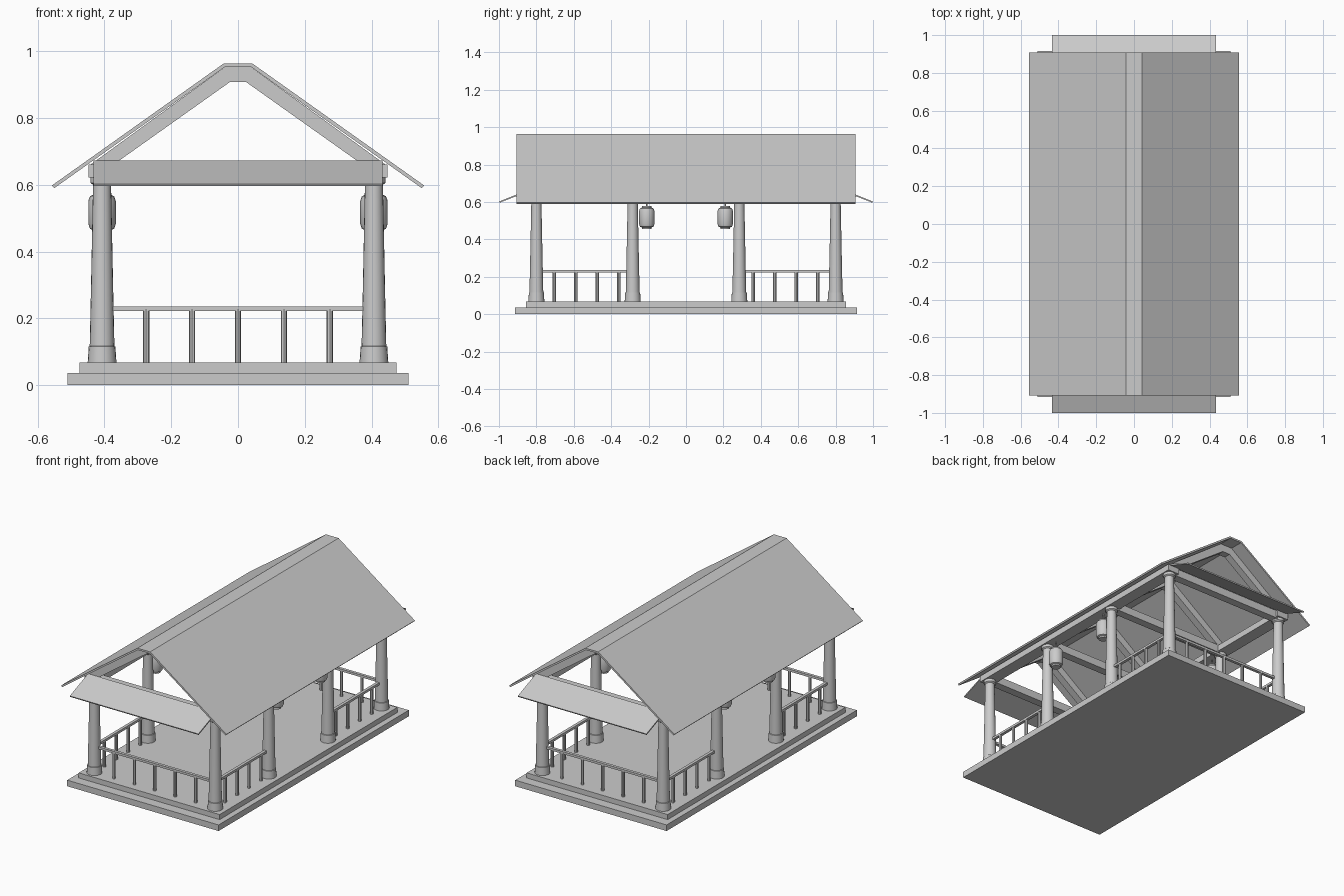
import bpy, bmesh
from math import radians
from mathutils import Vector

cube = bpy.data.objects.get("Cube")
if cube:
    bpy.data.objects.remove(cube, do_unlink=True)

GREY = (0.6, 0.6, 0.6, 1)
mat = bpy.data.materials.new("plain grey")
mat.use_nodes = True
mat.diffuse_color = GREY
mat.node_tree.nodes["Principled BSDF"].inputs["Base Color"].default_value = GREY


def finish(name, bm, smooth=False):
    bmesh.ops.recalc_face_normals(bm, faces=bm.faces)
    me = bpy.data.meshes.new(name)
    bm.to_mesh(me)
    bm.free()
    me.materials.append(mat)
    ob = bpy.data.objects.new(name, me)
    bpy.context.collection.objects.link(ob)
    if smooth:
        bpy.ops.object.select_all(action="DESELECT")
        ob.select_set(True)
        bpy.context.view_layer.objects.active = ob
        bpy.ops.object.shade_smooth_by_angle(angle=radians(40))
    return ob


def box(name, x, y, z):
    """Box from (low, high) ranges."""
    bm = bmesh.new()
    bmesh.ops.create_cube(bm, size=1)
    for v in bm.verts:
        v.co = [r[0] if c < 0 else r[1] for c, r in zip(v.co, (x, y, z))]
    return finish(name, bm)


def prism(name, points, axis, low, high):
    """Extrude a closed (side, z) outline along x or y."""
    def at(p, d):
        return (p[0], d, p[1]) if axis == "y" else (d, p[0], p[1])
    bm = bmesh.new()
    face = bm.faces.new([bm.verts.new(at(p, low)) for p in points])
    out = bmesh.ops.extrude_face_region(bm, geom=[face])
    moved = [g for g in out["geom"] if isinstance(g, bmesh.types.BMVert)]
    step = Vector(at((0, 0), high - low))
    bmesh.ops.translate(bm, verts=moved, vec=step)
    return finish(name, bm)


def lathe(name, profile, x, y, sides=20):
    """Spin a (radius, z) profile around an upright axis."""
    bm = bmesh.new()
    verts = [bm.verts.new((x + r, y, z)) for r, z in profile]
    edges = [bm.edges.new(pair) for pair in zip(verts, verts[1:])]
    bmesh.ops.spin(bm, geom=verts + edges, cent=(x, y, 0), axis=(0, 0, 1),
                   angle=radians(360), steps=sides)
    bmesh.ops.remove_doubles(bm, verts=bm.verts, dist=0.0002)
    return finish(name, bm, True)


def mirrored(half):
    """Close a right-hand outline with its left-hand copy."""
    return half + [(-x, z) for x, z in reversed(half)]


COL_X, END_Y, MID_Y = 0.407, 0.80, 0.285
FLOOR, RAIL = 0.068, 0.228

# Stepped floor
box("lower_step", (-0.51, 0.51), (-0.915, 0.915), (0, 0.037))
box("upper_step", (-0.475, 0.475), (-0.855, 0.855), (0.037, FLOOR))

# Columns with foot ring and capital
column = [(0, FLOOR), (0.043, FLOOR), (0.040, 0.115), (0.037, 0.117),
          (0.033, 0.3), (0.027, 0.6), (0.035, 0.606), (0.035, 0.624), (0, 0.624)]
# Roof truss outline: outer edge below the roof, inner edge around the opening
truss = mirrored([(0.025, 0.907), (0.39, 0.648), (0.445, 0.658), (0.04, 0.952)])
for y in (-END_Y, -MID_Y, MID_Y, END_Y):
    for x in (-COL_X, COL_X):
        lathe("column", column, x, y)
    prism("truss", truss, "y", y - 0.022, y + 0.022)
    box("tie_beam", (-COL_X, COL_X), (y - 0.025, y + 0.025), (0.615, 0.662))

# Long eave beams
for s in (-1, 1):
    box("eave_beam", sorted((s * 0.37, s * 0.447)), (-0.84, 0.84), (0.622, 0.66))

# Main roof shell with flat ridge
roof = mirrored([(0.043, 0.963), (0.557, 0.598), (0.55, 0.590), (0.04, 0.952)])
prism("roof", roof, "y", -0.907, 0.907)

# Small sloping end roofs
for s in (-1, 1):
    skirt = [(s * 0.825, 0.672), (s * 1.0, 0.603), (s * 0.997, 0.596), (s * 0.825, 0.663)]
    prism("end_roof", skirt, "x", -0.433, 0.433)


# Railings
def post(x, y):
    lathe("baluster", [(0.0095, FLOOR), (0.0095, RAIL)], x, y, 8)


for s in (-1, 1):
    y = s * END_Y
    box("end_rail", (-COL_X, COL_X), (y - 0.009, y + 0.009), (0.222, 0.236))
    for i in range(-2, 3):
        post(i * 0.1375, y)
    for x in (-COL_X, COL_X):
        box("side_rail", (x - 0.009, x + 0.009),
            sorted((s * END_Y, s * MID_Y)), (0.222, 0.236))
        for i in range(4):
            post(x, s * (0.36 + i * 0.115))

# Hanging lanterns
lantern = [(0, 0.455), (0.026, 0.455), (0.026, 0.464), (0.036, 0.468),
           (0.041, 0.482), (0.041, 0.552), (0.036, 0.566), (0.026, 0.57),
           (0.026, 0.579), (0.004, 0.579), (0.004, 0.625)]
for x in (-COL_X, COL_X):
    for y in (-0.21, 0.21):
        lathe("lantern", lantern, x, y)
